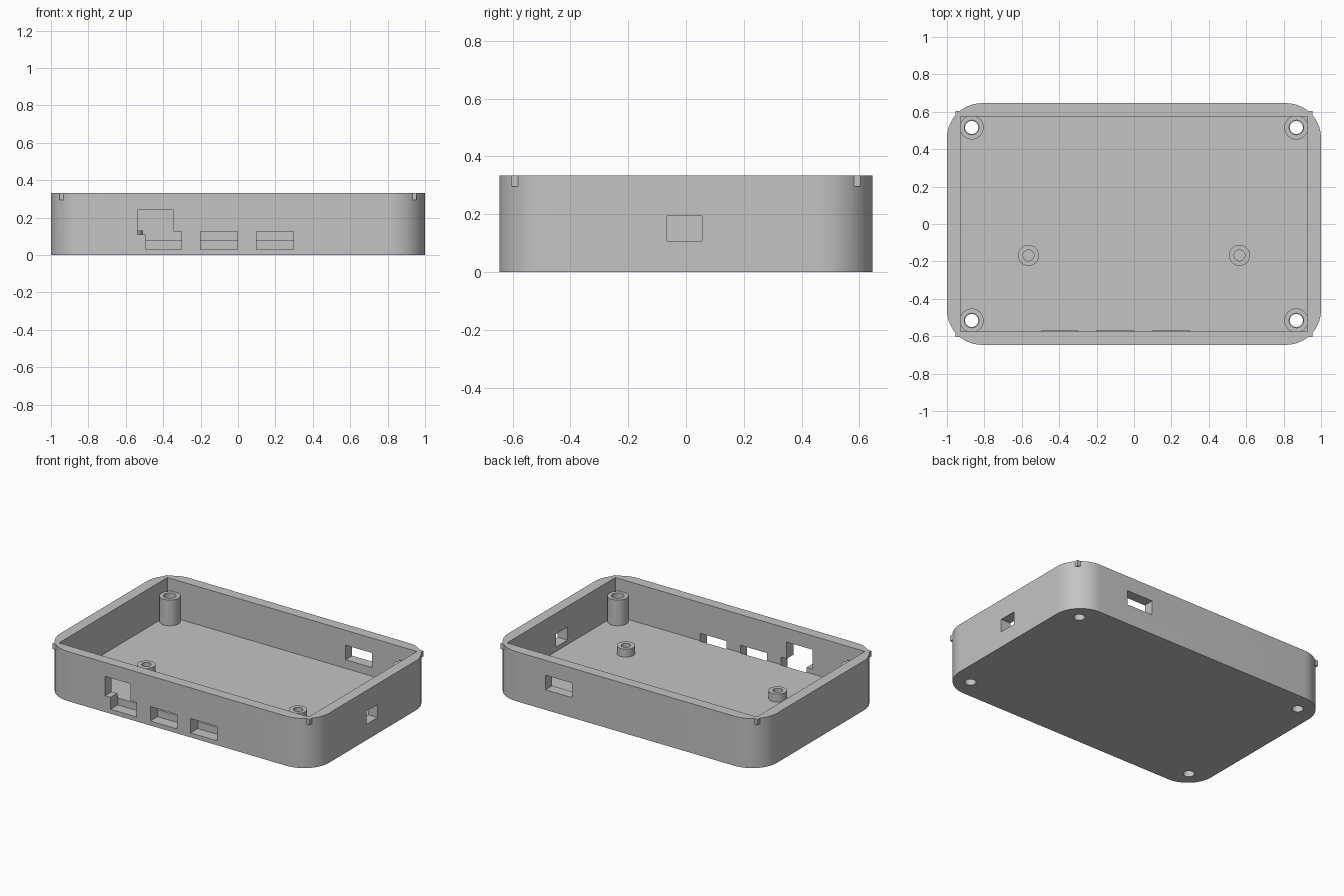
import bpy, bmesh, math
from mathutils import Vector

cube = bpy.data.objects.get("Cube")
if cube:
    bpy.data.objects.remove(cube, do_unlink=True)

HX, HY, H = 1.0, 0.646, 0.333        # outer half sizes and height
IX, IY, FLOOR = 0.928, 0.575, 0.077  # inner half sizes and floor height
RADIUS = 0.187

grey = bpy.data.materials.new("plain_grey")
grey.use_nodes = True
grey.diffuse_color = (0.55, 0.55, 0.55, 1)
grey.node_tree.nodes["Principled BSDF"].inputs["Base Color"].default_value = grey.diffuse_color


def make(name, bm):
    bmesh.ops.recalc_face_normals(bm, faces=bm.faces)
    mesh = bpy.data.meshes.new(name)
    bm.to_mesh(mesh)
    bm.free()
    mesh.materials.append(grey)
    obj = bpy.data.objects.new(name, mesh)
    bpy.context.collection.objects.link(obj)
    return obj


def prism(name, outline, z0, z1):
    bm = bmesh.new()
    face = bm.faces.new([bm.verts.new((x, y, z0)) for x, y in outline])
    top = bmesh.ops.extrude_face_region(bm, geom=[face])["geom"]
    verts = [v for v in top if isinstance(v, bmesh.types.BMVert)]
    bmesh.ops.translate(bm, verts=verts, vec=(0, 0, z1 - z0))
    return make(name, bm)


def box(name, x0, x1, y0, y1, z0, z1):
    return prism(name, [(x0, y0), (x1, y0), (x1, y1), (x0, y1)], z0, z1)


def circle(cx, cy, r, start=0, arc=360, steps=32):
    return [(cx + r * math.cos(math.radians(start + arc * i / steps)),
             cy + r * math.sin(math.radians(start + arc * i / steps)))
            for i in range(steps + (arc < 360))]


def combine(target, tool, operation):
    mod = target.modifiers.new("combine", 'BOOLEAN')
    mod.operation, mod.object, mod.solver = operation, tool, 'EXACT'
    bpy.context.view_layer.objects.active = target
    bpy.ops.object.modifier_apply(modifier=mod.name)
    bpy.data.objects.remove(tool, do_unlink=True)


def smooth(obj):
    bpy.ops.object.select_all(action='DESELECT')
    obj.select_set(True)
    bpy.context.view_layer.objects.active = obj
    bpy.ops.object.shade_smooth_by_angle(angle=math.radians(30))


def tube(name, x, y, r_out, r_in, z0, z1):
    bm = bmesh.new()
    profile = [(r_in, z0), (r_out, z0), (r_out, z1), (r_in, z1)]
    verts = [bm.verts.new((x + r, y, z)) for r, z in profile]
    edges = [bm.edges.new((verts[i], verts[(i + 1) % 4])) for i in range(4)]
    bmesh.ops.spin(bm, geom=verts + edges, cent=(x, y, 0), axis=(0, 0, 1),
                   angle=math.tau, steps=32)
    bmesh.ops.remove_doubles(bm, verts=bm.verts, dist=0.0005)
    smooth(make(name, bm))


# Tray with rounded outer corners and a square-cornered hollow
outline = []
for i, (sx, sy) in enumerate([(1, 1), (-1, 1), (-1, -1), (1, -1)]):
    outline += circle(sx * (HX - RADIUS), sy * (HY - RADIUS), RADIUS, 90 * i, 90, 16)
tray = prism("tray", outline, 0, H)
combine(tray, box("hollow", -IX, IX, -IY, IY, FLOOR, H + 0.1), 'DIFFERENCE')

# Openings: front ports, back port, side port
front = (-HY - 0.1, -IY + 0.006)
openings = [
    (-0.495, -0.302, *front, 0.03, 0.127),
    (-0.2, -0.003, *front, 0.03, 0.127),
    (0.1, 0.297, *front, 0.03, 0.127),
    (-0.537, -0.345, *front, 0.11, 0.24),
    (0.397, 0.592, IY - 0.006, HY + 0.1, 0.135, 0.233),
    (IX - 0.006, HX + 0.1, -0.066, 0.055, 0.107, 0.194),
]
for opening in openings:
    combine(tray, box("opening", *opening), 'DIFFERENCE')

# Corner tabs, screw holes and screw posts
for sx, side in ((1, "left"), (-1, "right")):
    for sy, end in ((1, "back"), (-1, "front")):
        xs = sorted((sx * 0.93, sx * 0.955))
        ys = sorted((sy * 0.577, sy * 0.603))
        combine(tray, box("tab", *xs, *ys, 0.295, H), 'UNION')
        px, py = sx * 0.868, sy * 0.516
        combine(tray, prism("hole", circle(px, py, 0.035), -0.1, FLOOR + 0.1), 'DIFFERENCE')
        tube(f"screw_post_{end}_{side}", px, py, 0.064, 0.039, FLOOR - 0.002, 0.25)
    # Short board standoffs
    tube(f"standoff_{side}", sx * 0.564, -0.168, 0.056, 0.029, FLOOR - 0.002, 0.13)
smooth(tray)
